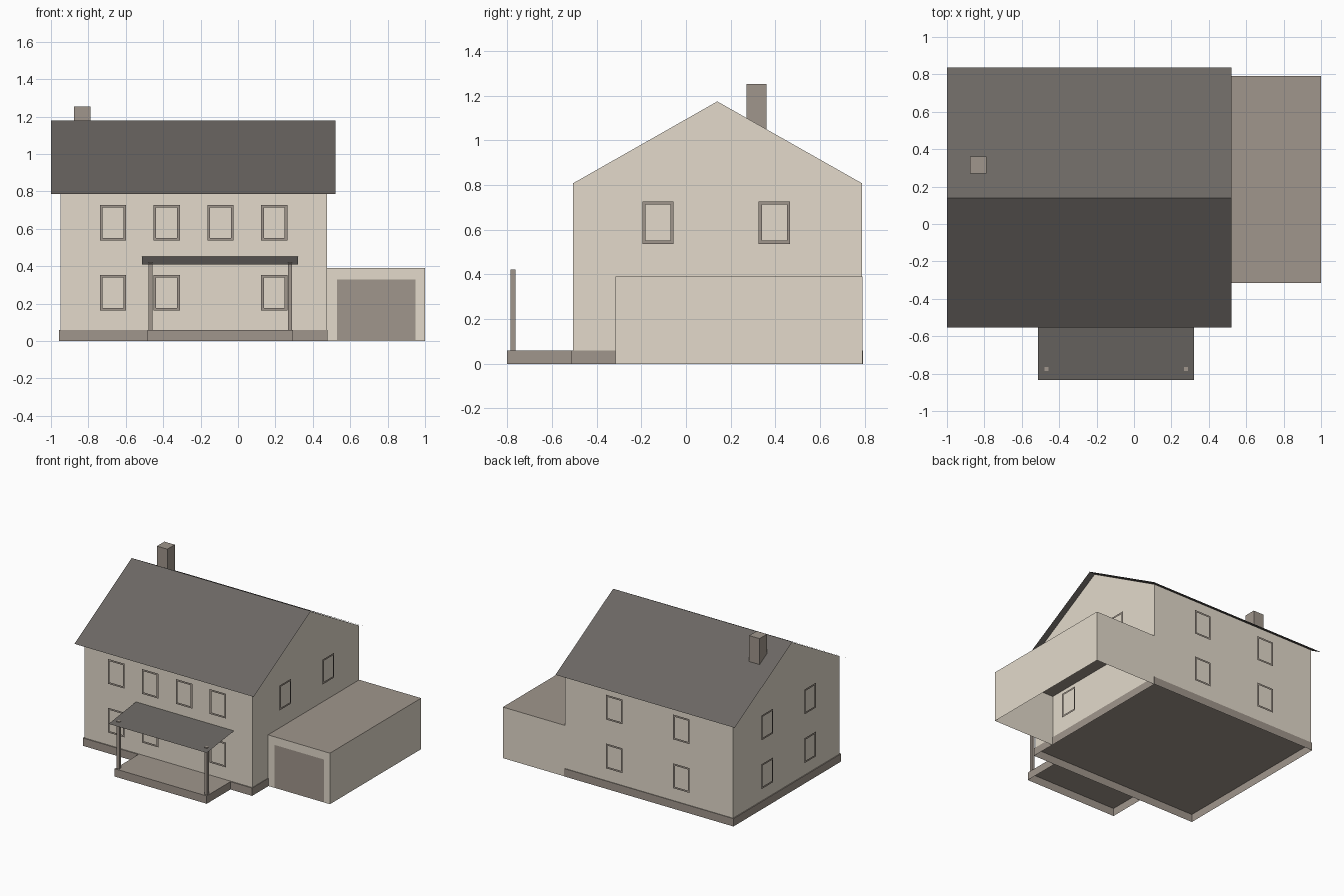
import bpy, bmesh
from mathutils import Vector, Matrix
from math import radians

if "Cube" in bpy.data.objects:
    bpy.data.objects.remove(bpy.data.objects["Cube"])


def srgb(h):
    out = []
    for i in (0, 2, 4):
        c = int(h[i:i + 2], 16) / 255
        out.append(c / 12.92 if c <= 0.04045 else ((c + 0.055) / 1.055) ** 2.4)
    return (*out, 1)


def material(name, h):
    m = bpy.data.materials.new(name)
    m.diffuse_color = srgb(h)
    m.use_nodes = True
    m.node_tree.nodes["Principled BSDF"].inputs["Base Color"].default_value = m.diffuse_color
    return m


WALL = material("beige_wall", "e3dacb")
TRIM = material("brown_trim", "a0968c")
ROOF = material("dark_roof", "6b6763")


def finish(name, bm, mat):
    me = bpy.data.meshes.new(name)
    bm.to_mesh(me)
    bm.free()
    me.materials.append(mat)
    ob = bpy.data.objects.new(name, me)
    bpy.context.collection.objects.link(ob)
    return ob


def polys(name, mat, faces):
    """Object made from a few corner loops."""
    bm = bmesh.new()
    for f in faces:
        bm.faces.new([bm.verts.new(p) for p in f])
    bmesh.ops.remove_doubles(bm, verts=bm.verts, dist=1e-5)
    return finish(name, bm, mat)


def box(name, mat, lo, hi, drop=()):
    """Box between two corners; faces whose normal is in drop are left open."""
    lo, hi = Vector(lo), Vector(hi)
    bm = bmesh.new()
    bmesh.ops.create_cube(bm, size=1)
    for v in bm.verts:
        v.co = (lo + hi) / 2 + v.co * (hi - lo)
    bm.normal_update()
    gone = [f for f in bm.faces if any(f.normal.dot(Vector(d)) > 0.9 for d in drop)]
    if gone:
        bmesh.ops.delete(bm, geom=gone, context='FACES')
    return finish(name, bm, mat)


DOWN, TOP = (0, 0, -1), (0, 0, 1)

# House body: four walls with pointed gables
X0, X1, Y0, Y1, YM = -0.95, 0.475, -0.505, 0.787, 0.14
EAVE, RIDGE, BASE = 0.808, 1.174, 0.06


def gable(x):
    return [(x, Y0, BASE), (x, Y1, BASE), (x, Y1, EAVE), (x, YM, RIDGE), (x, Y0, EAVE)]


polys("house_walls", WALL, [
    gable(X1), gable(X0)[::-1],
    [(X0, Y0, BASE), (X1, Y0, BASE), (X1, Y0, EAVE), (X0, Y0, EAVE)],
    [(X1, Y1, BASE), (X0, Y1, BASE), (X0, Y1, EAVE), (X1, Y1, EAVE)],
])
# Foundation: hollow tray, open below
box("foundation", TRIM, (-0.957, -0.513, 0), (0.479, 0.792, BASE), drop=[DOWN])

# Main roof: two thin slopes
RX0, RX1, RT, RE = -1.0, 0.52, 1.178, 0.785
polys("main_roof", ROOF, [
    [(RX0, -0.553, RE), (RX1, -0.553, RE), (RX1, YM, RT), (RX0, YM, RT)],
    [(RX1, 0.838, RE), (RX0, 0.838, RE), (RX0, YM, RT), (RX1, YM, RT)],
])
box("chimney", TRIM, (-0.876, 0.27, 1.0), (-0.788, 0.36, 1.253))

# Garage: open below and against the house
box("garage", WALL, (X1, -0.315, 0), (1.0, 0.79, 0.391), drop=[DOWN, TOP, (-1, 0, 0)])
polys("garage_roof", TRIM, [[(X1, -0.315, 0.391), (1.0, -0.315, 0.391),
                             (1.0, 0.79, 0.391), (X1, 0.79, 0.391)]])
polys("garage_door", TRIM, [[(0.53, -0.317, 0.005), (0.95, -0.317, 0.005),
                             (0.95, -0.317, 0.33), (0.53, -0.317, 0.33)]])

# Porch: hollow slab, posts and a thin sloping roof
box("porch_slab", TRIM, (-0.485, -0.8, 0), (0.295, -0.513, BASE), drop=[DOWN])
for side, x in (("left", -0.467), ("right", 0.277)):
    box("porch_post_" + side, TRIM, (x - 0.011, -0.786, BASE), (x + 0.011, -0.764, 0.422))
polys("porch_roof", ROOF, [[(-0.512, -0.835, 0.41), (0.32, -0.835, 0.41),
                            (0.32, Y0, 0.453), (-0.512, Y0, 0.453)]])


# Window frames: thin flat rings standing just off each wall
def window_frames(name, origin, turn, spots):
    """spots are (sideways offset, bottom height); turn rotates from the front wall."""
    W, H, T, D = 0.07, 0.19, 0.014, 0.015
    bm = bmesh.new()
    for u, z in spots:
        def ring(inset):
            a, b = u - W + inset, u + W - inset
            return [bm.verts.new(p) for p in ((a, -D, z + inset), (b, -D, z + inset),
                                              (b, -D, z + H - inset), (a, -D, z + H - inset))]
        p, q = ring(0), ring(T)
        for i in range(4):
            j = (i + 1) % 4
            bm.faces.new((p[i], p[j], q[j], q[i]))
    bm.transform(Matrix.Translation(origin) @ Matrix.Rotation(radians(turn), 4, 'Z'))
    finish(name, bm, TRIM)


UP, LOW = 0.537, 0.163
XM = (X0 + X1) / 2
front = [(s * 0.2875, UP) for s in (-1.5, -0.5, 0.5, 1.5)] + [(s * 0.2875, LOW) for s in (-1.5, -0.5, 1.5)]
rear = [(s * 0.285, z) for s in (-1, 1) for z in (UP, LOW)]
flank = [(s * 0.26, z) for s in (-1, 1) for z in (UP, LOW)]
window_frames("front_window_frames", (XM, Y0, 0), 0, front)
window_frames("right_window_frames", (X1, YM - 0.005, 0), 90, flank[:3])
window_frames("back_window_frames", (XM, Y1, 0), 180, rear)
window_frames("left_window_frames", (X0, YM - 0.005, 0), 270, flank)
